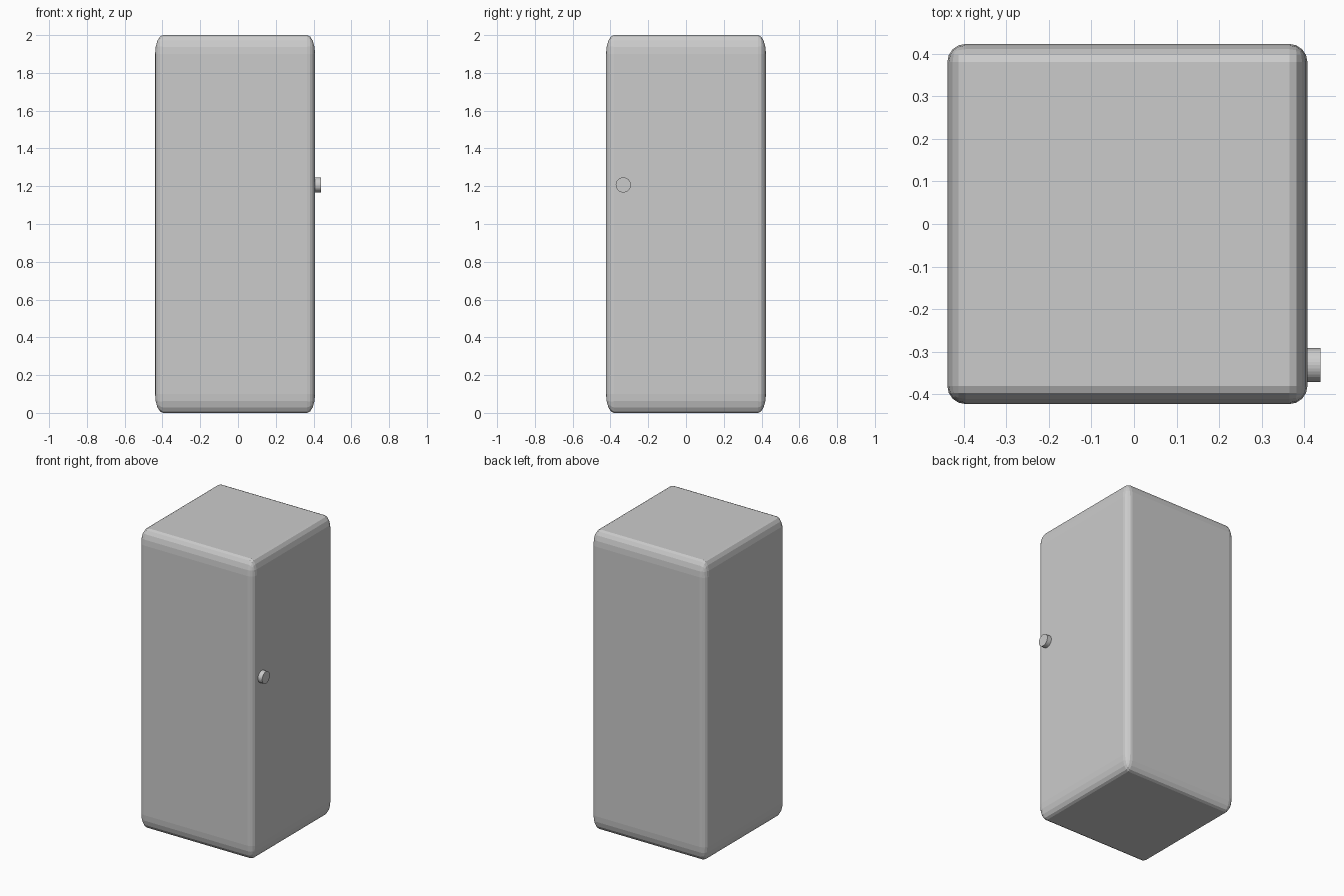
import bpy
from math import pi

if "Cube" in bpy.data.objects:
    bpy.data.objects.remove(bpy.data.objects["Cube"])

# Cabinet body: bevelled unit cube, stretched so the rounding is taller along z
bpy.ops.mesh.primitive_cube_add(size=1)
body = bpy.context.object
body.name = "cabinet_body"
bevel = body.modifiers.new("rounded_edges", 'BEVEL')
bevel.width = 0.05
bevel.segments = 4
body.scale = (0.847, 0.847, 2.0)
body.location = (-0.0155, 0, 1.0)

# Round door knob on the right side, near the front edge
bpy.ops.mesh.primitive_cylinder_add(vertices=32, radius=0.04, depth=0.04,
                                    location=(0.419, -0.332, 1.207),
                                    rotation=(0, pi / 2, 0))
knob = bpy.context.object
knob.name = "door_knob"
